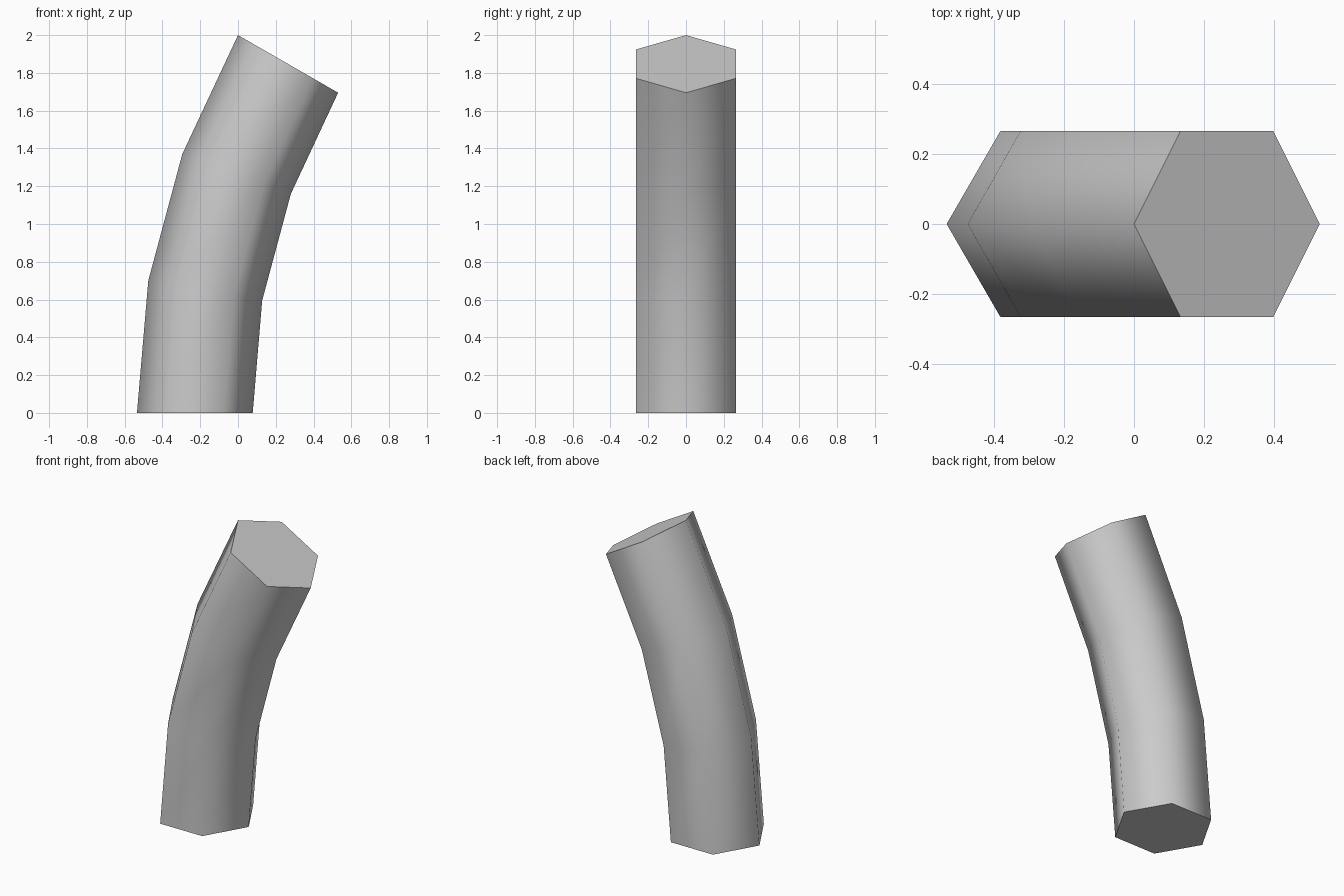
import bpy
import bmesh
import math
from mathutils import Vector

cube = bpy.data.objects.get("Cube")
if cube:
    bpy.data.objects.remove(cube, do_unlink=True)

# Plain grey material
grey = bpy.data.materials.new("plain_grey")
grey.use_nodes = True
colour = (0.6, 0.6, 0.6, 1)
grey.diffuse_color = colour
grey.node_tree.nodes["Principled BSDF"].inputs["Base Color"].default_value = colour

# Outer and inner corner (x, z) of each hexagonal section, bottom to top
SIDES = 6
HALF_DEPTH = 0.265
sections = [
    ((-0.535, 0.0), (0.078, 0.0)),
    ((-0.475, 0.70), (0.128, 0.595)),
    ((-0.295, 1.37), (0.28, 1.16)),
    ((0.0, 2.0), (0.53, 1.695)),
]


def add_section(bm, outer, inner):
    a = Vector((outer[0], 0, outer[1]))
    b = Vector((inner[0], 0, inner[1]))
    centre, radius = (a + b) / 2, (b - a) / 2
    depth = Vector((0, HALF_DEPTH / math.sin(math.pi / 3), 0))
    angles = [math.tau * i / SIDES for i in range(SIDES)]
    return [bm.verts.new(centre + radius * math.cos(t) + depth * math.sin(t)) for t in angles]


# Bent hexagonal column: sections joined by smooth sides and closed by flat caps
bm = bmesh.new()
rings = [add_section(bm, *s) for s in sections]
for low, high in zip(rings, rings[1:]):
    for i in range(SIDES):
        j = (i + 1) % SIDES
        bm.faces.new((low[i], low[j], high[j], high[i])).smooth = True
for cap in (bm.faces.new(rings[0][::-1]), bm.faces.new(rings[-1])):
    for edge in cap.edges:
        edge.smooth = False
bmesh.ops.recalc_face_normals(bm, faces=bm.faces)

mesh = bpy.data.meshes.new("bent_column")
bm.to_mesh(mesh)
bm.free()
mesh.materials.append(grey)
column = bpy.data.objects.new("bent_column", mesh)
bpy.context.collection.objects.link(column)
